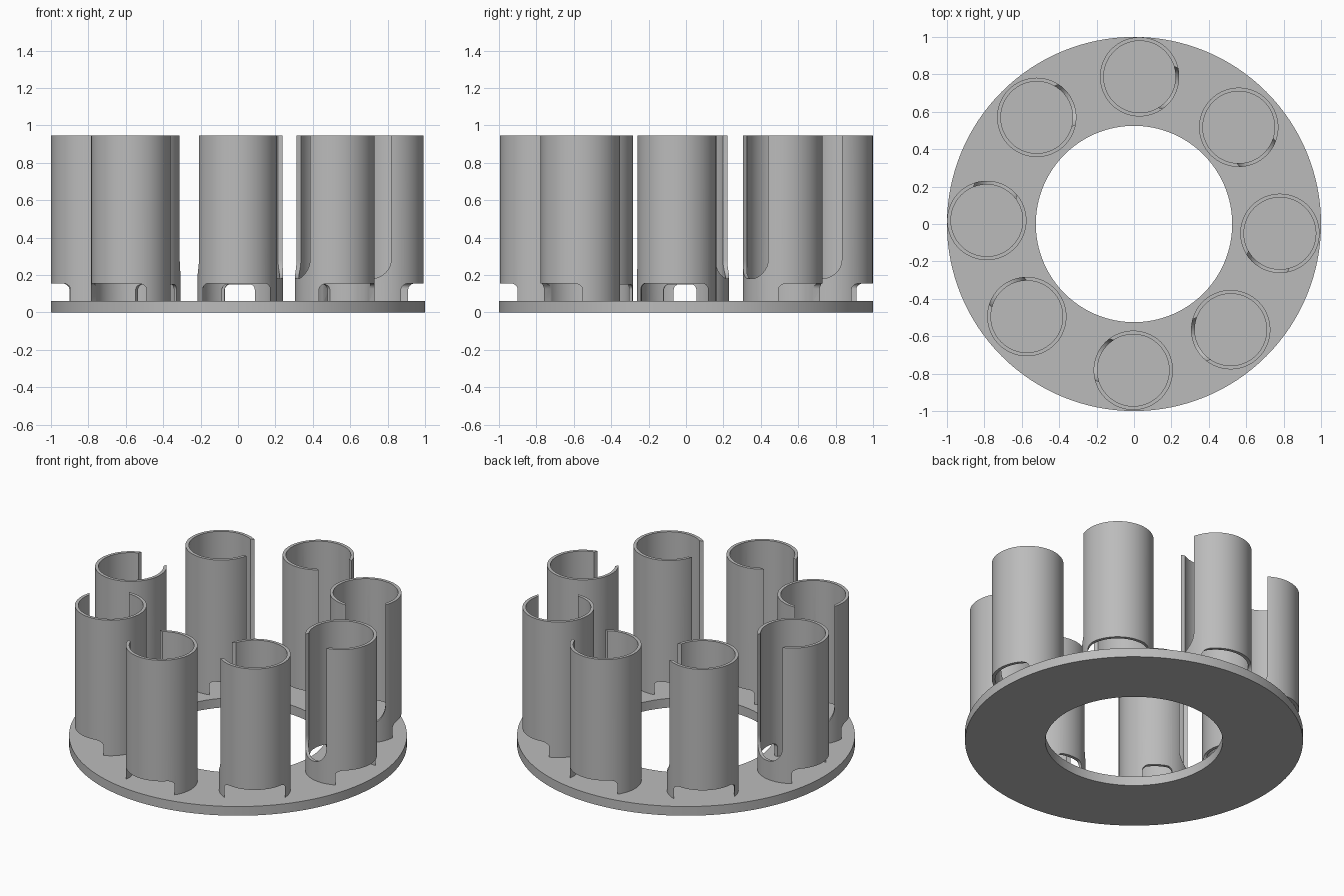
import bpy, bmesh, math
from mathutils import Matrix, Vector

if "Cube" in bpy.data.objects:
    bpy.data.objects.remove(bpy.data.objects["Cube"])

BASE_TOP, TUBE_TOP = 0.06, 0.945
TUBE_R, WALL = 0.212, 0.02

grey = bpy.data.materials.new("plain grey")
grey.use_nodes = True
grey.diffuse_color = (0.5, 0.5, 0.5, 1)
grey.node_tree.nodes["Principled BSDF"].inputs["Base Color"].default_value = (0.5, 0.5, 0.5, 1)


def add_object(name, bm):
    bmesh.ops.recalc_face_normals(bm, faces=bm.faces)
    mesh = bpy.data.meshes.new(name)
    bm.to_mesh(mesh)
    bm.free()
    mesh.materials.append(grey)
    obj = bpy.data.objects.new(name, mesh)
    bpy.context.collection.objects.link(obj)
    return obj


def smooth(obj):
    bpy.ops.object.select_all(action='DESELECT')
    obj.select_set(True)
    bpy.context.view_layer.objects.active = obj
    bpy.ops.object.shade_smooth_by_angle(angle=math.radians(30))


def pipe(name, outer, inner, z0, z1, sides):
    """Hollow cylinder made by sweeping its rectangular section."""
    bm = bmesh.new()
    rings = []
    for i in range(sides):
        a = 2 * math.pi * i / sides
        section = ((inner, z0), (outer, z0), (outer, z1), (inner, z1))
        rings.append([bm.verts.new((r * math.cos(a), r * math.sin(a), z)) for r, z in section])
    for i, ring in enumerate(rings):
        after = rings[(i + 1) % sides]
        for k in range(4):
            n = (k + 1) % 4
            bm.faces.new((ring[k], after[k], after[n], ring[n]))
    return add_object(name, bm)


def opening(name, half, z_square, z_round, radius, angle):
    """Radial cutter whose corners are rounded at z_round."""
    up = 1 if z_round > z_square else -1
    outline = [(-half, z_square), (half, z_square)]
    for side, start in ((1, 0), (-1, 90)):
        for i in range(9):
            a = math.radians(start + i * 90 / 8)
            outline.append((side * (half - radius) + radius * math.cos(a),
                            z_round + up * radius * (math.sin(a) - 1)))
    bm = bmesh.new()
    face = bm.faces.new([bm.verts.new((0.04, y, z)) for y, z in outline])
    out = bmesh.ops.extrude_face_region(bm, geom=[face])
    moved = [v for v in out["geom"] if isinstance(v, bmesh.types.BMVert)]
    bmesh.ops.translate(bm, verts=moved, vec=Vector((0.3, 0, 0)))
    bmesh.ops.rotate(bm, verts=bm.verts, matrix=Matrix.Rotation(math.radians(angle), 3, 'Z'))
    obj = add_object(name, bm)
    obj.hide_render = True
    return obj


# Flat ring base
smooth(pipe("ring_base", 1.0, 0.525, 0, BASE_TOP, 128))

# Tube with a tall side slot, a wide outer notch and a small inner notch
tube = pipe("tube_1", TUBE_R, TUBE_R - WALL, BASE_TOP, TUBE_TOP, 96)
cutters = [opening("slot_cutter", 0.117, 1.1, 0.18, 0.1, 0),
           opening("outer_notch_cutter", 0.18, 0, 0.155, 0.03, 107),
           opening("inner_notch_cutter", 0.088, 0, 0.15, 0.03, 287)]
for cutter in cutters:
    mod = tube.modifiers.new(cutter.name, 'BOOLEAN')
    mod.object = cutter
    mod.operation = 'DIFFERENCE'
    mod.solver = 'EXACT'
bpy.context.view_layer.update()
cut = bpy.data.meshes.new_from_object(tube.evaluated_get(bpy.context.evaluated_depsgraph_get()))
tube.modifiers.clear()
tube.data = cut
for cutter in cutters:
    bpy.data.objects.remove(cutter)
smooth(tube)

# Eight tubes around the ring: x, y, slot direction
places = [(0.03, 0.787, -21), (0.56, 0.517, -55), (0.78, -0.05, 247), (0.517, -0.565, 198),
          (-0.004, -0.782, 161), (-0.573, -0.495, 128), (-0.787, 0.019, 74), (-0.52, 0.57, 23)]
for i, (x, y, angle) in enumerate(places):
    obj = tube
    if i:
        obj = tube.copy()
        obj.name = f"tube_{i + 1}"
        bpy.context.collection.objects.link(obj)
    obj.location = (x, y, 0)
    obj.rotation_euler.z = math.radians(angle)
